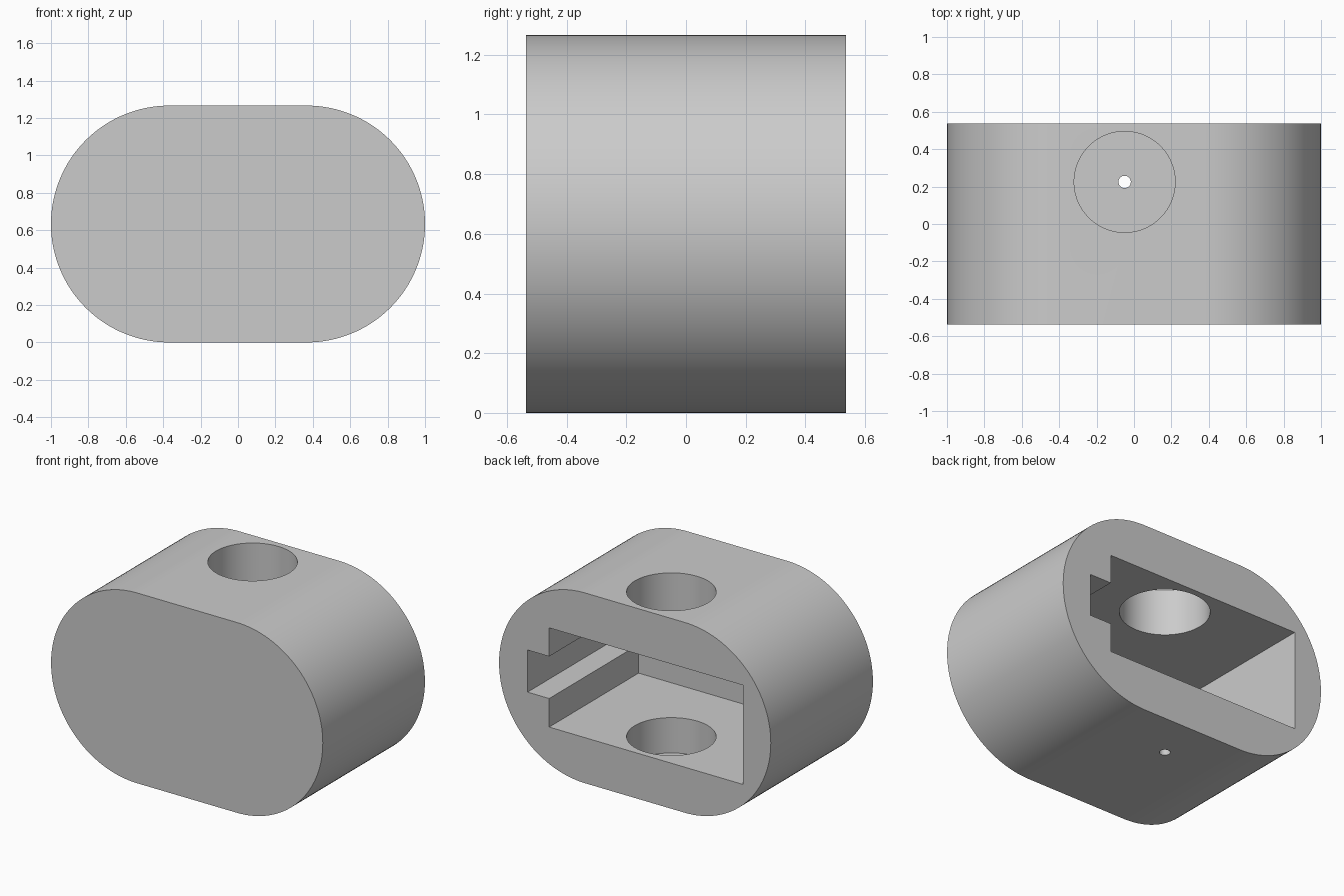
import bpy, bmesh, math
from mathutils import Matrix

if "Cube" in bpy.data.objects:
    bpy.data.objects.remove(bpy.data.objects["Cube"], do_unlink=True)

HALF_DEPTH = 0.537
RADIUS = 0.633
STRAIGHT = 1 - RADIUS      # half length of the flat top and bottom
HOLE_X, HOLE_Y = -0.05, 0.225

grey = bpy.data.materials.new("light grey")
grey.use_nodes = True
colour = (0.6, 0.6, 0.6, 1)
grey.diffuse_color = colour
grey.node_tree.nodes["Principled BSDF"].inputs["Base Color"].default_value = colour


def finish(name, bm):
    bmesh.ops.recalc_face_normals(bm, faces=bm.faces)
    mesh = bpy.data.meshes.new(name)
    bm.to_mesh(mesh)
    bm.free()
    mesh.materials.append(grey)
    obj = bpy.data.objects.new(name, mesh)
    bpy.context.collection.objects.link(obj)
    return obj


def prism(name, outline, y0, y1):
    """Extrude an x-z outline along y."""
    bm = bmesh.new()
    face = bm.faces.new([bm.verts.new((x, y0, z)) for x, z in outline])
    new = bmesh.ops.extrude_face_region(bm, geom=[face])["geom"]
    verts = [v for v in new if isinstance(v, bmesh.types.BMVert)]
    bmesh.ops.translate(bm, verts=verts, vec=(0, y1 - y0, 0))
    return finish(name, bm)


def bore(name, radius, z0, z1, sides):
    """Upright cylinder on the hole axis."""
    bm = bmesh.new()
    bmesh.ops.create_cone(bm, cap_ends=True, segments=sides, radius1=radius,
                          radius2=radius, depth=z1 - z0,
                          matrix=Matrix.Translation((HOLE_X, HOLE_Y, (z0 + z1) / 2)))
    return finish(name, bm)


# Rounded body: two half circles joined by flats
STEPS = 64
outline = []
for side in (1, -1):
    for i in range(STEPS + 1):
        a = math.pi * (i / STEPS - 0.5)
        outline.append((side * (STRAIGHT + RADIUS * math.cos(a)),
                        RADIUS + side * RADIUS * math.sin(a)))
body = prism("housing_body", outline, -HALF_DEPTH, HALF_DEPTH)

# Pocket open at the back, with a narrow side slot
pocket = [(-0.797, -0.33), (0.631, -0.33), (0.631, -0.14), (0.79, -0.14),
          (0.79, 0.14), (0.631, 0.14), (0.631, 0.33), (-0.797, 0.33)]
cutters = [
    prism("pocket_cutter", [(x, RADIUS + z) for x, z in pocket], -0.403, HALF_DEPTH + 0.1),
    bore("wide_hole_cutter", 0.27, 0.068, 1.4, 96),
    bore("drain_hole_cutter", 0.033, -0.1, 0.2, 32),
]

for cutter in cutters:
    cutter.hide_render = True
    mod = body.modifiers.new(cutter.name, "BOOLEAN")
    mod.operation = "DIFFERENCE"
    mod.solver = "EXACT"
    mod.object = cutter

# Bake the cuts and drop the cutters
graph = bpy.context.evaluated_depsgraph_get()
cut_mesh = bpy.data.meshes.new_from_object(body.evaluated_get(graph))
body.modifiers.clear()
body.data = cut_mesh
for cutter in cutters:
    bpy.data.objects.remove(cutter, do_unlink=True)

# Smooth the curved walls, keep the edges sharp
for obj in bpy.context.selected_objects:
    obj.select_set(False)
bpy.context.view_layer.objects.active = body
body.select_set(True)
bpy.ops.object.shade_smooth_by_angle(angle=math.radians(30))
